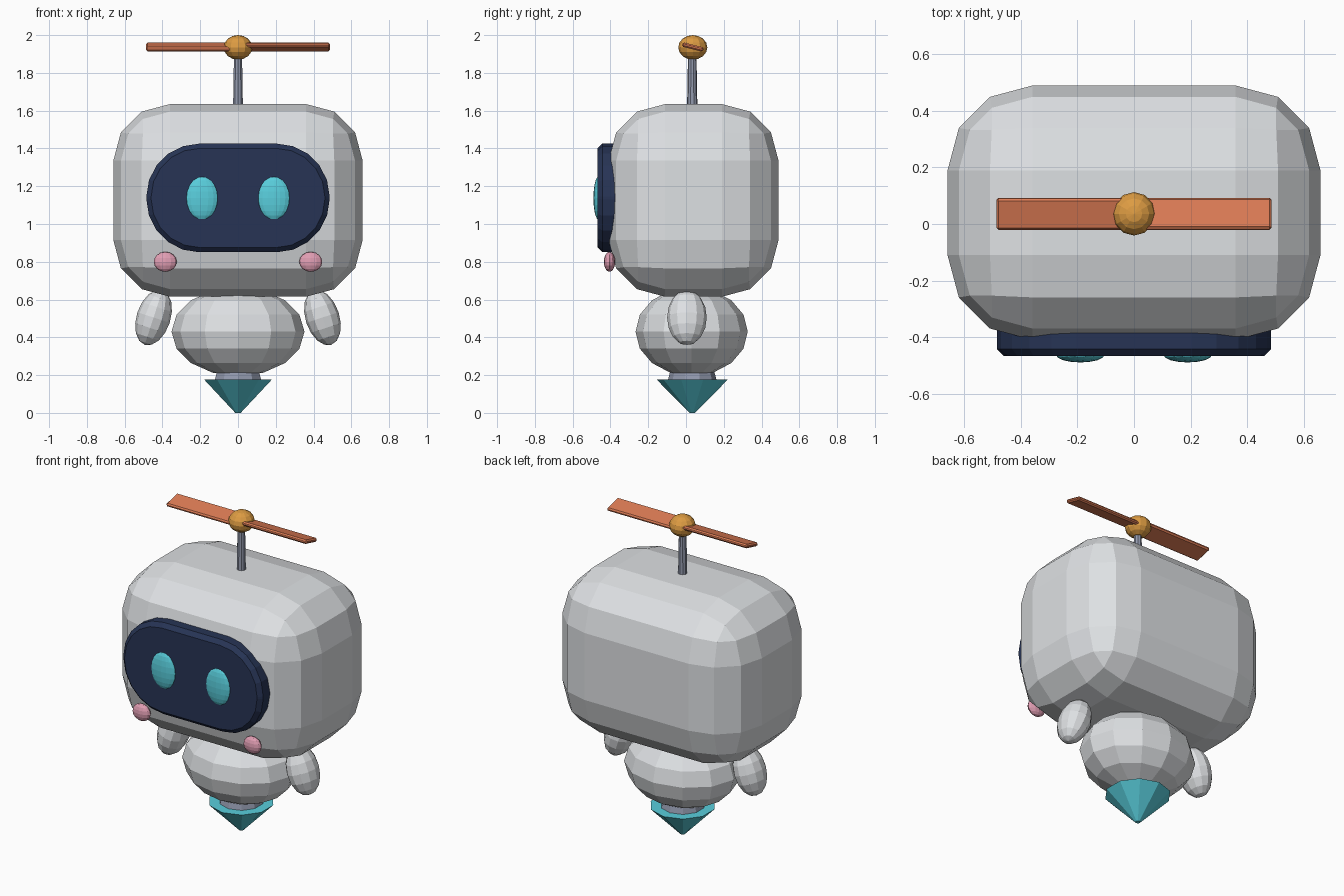
import bpy
import bmesh
import math
from mathutils import Matrix, Vector

old = bpy.data.objects.get("Cube")
if old:
    bpy.data.objects.remove(old, do_unlink=True)

MID_Y = 0.033  # the main axis sits slightly behind the centre


def material(name, rgb):
    mat = bpy.data.materials.new(name)
    mat.use_nodes = True
    mat.diffuse_color = (*rgb, 1)
    mat.node_tree.nodes["Principled BSDF"].inputs["Base Color"].default_value = (*rgb, 1)
    return mat


shell = material("shell_grey", (0.73, 0.75, 0.77))
navy = material("screen_navy", (0.02, 0.034, 0.09))
cyan = material("glow_cyan", (0.10, 0.62, 0.72))
pink = material("cheek_pink", (0.75, 0.34, 0.45))
steel = material("steel_grey", (0.29, 0.32, 0.42))
gold = material("hub_gold", (0.72, 0.33, 0.055))
orange = material("blade_orange", (0.72, 0.20, 0.09))


def finish(bm, name, mat, loc, rot=(0, 0, 0)):
    mesh = bpy.data.meshes.new(name)
    bmesh.ops.recalc_face_normals(bm, faces=bm.faces)
    bm.to_mesh(mesh)
    bm.free()
    mesh.materials.append(mat)
    obj = bpy.data.objects.new(name, mesh)
    obj.location = loc
    obj.rotation_euler = rot
    bpy.context.collection.objects.link(obj)
    return obj


def bevel(bm, edges, offset, segments):
    bmesh.ops.bevel(bm, geom=edges, offset=offset, offset_type='OFFSET',
                    segments=segments, profile=0.5, affect='EDGES')


def box(size):
    bm = bmesh.new()
    bmesh.ops.create_cube(bm, size=1)
    bmesh.ops.scale(bm, vec=Vector(size), verts=bm.verts)
    return bm


def ellipsoid(name, mat, loc, radii, rot=(0, 0, 0), segments=12, rings=8):
    bm = bmesh.new()
    bmesh.ops.create_uvsphere(bm, u_segments=segments, v_segments=rings, radius=1)
    bmesh.ops.scale(bm, vec=Vector(radii), verts=bm.verts)
    return finish(bm, name, mat, loc, rot)


def cone(name, mat, z_low, z_high, r_low, r_high, sides=10):
    bm = bmesh.new()
    bmesh.ops.create_cone(bm, cap_ends=True, segments=sides, radius1=r_low,
                          radius2=r_high, depth=z_high - z_low)
    return finish(bm, name, mat, (0, MID_Y, (z_low + z_high) / 2))


# Head: box with broad three-step rounding
bm = box((1.32, 0.90, 1.02))
bevel(bm, bm.edges[:], 0.30, 3)
finish(bm, "head", shell, (0, 0.04, 1.125))

# Face screen: rounded plate with a chamfered front rim
bm = box((0.97, 0.11, 0.575))
corners = [e for e in bm.edges if abs(e.verts[0].co.y - e.verts[1].co.y) > 0.05]
bevel(bm, corners, 0.28, 5)
rim = [e for e in bm.edges if all(v.co.y < -0.05 for v in e.verts)]
bevel(bm, rim, 0.025, 1)
finish(bm, "face_screen", navy, (0, -0.413, 1.138))

# Body, neck ring and pointed thruster
ellipsoid("body", shell, (0, 0.03, 0.43), (0.352, 0.297, 0.235))
cone("neck_ring", steel, 0.15, 0.225, 0.135, 0.115)
cone("thruster", cyan, 0, 0.178, 0.015, 0.19)

# Propeller mast and hub
cone("mast", steel, 1.58, 1.92, 0.028, 0.022)
ellipsoid("propeller_hub", gold, (0, MID_Y + 0.003, 1.935), (0.076, 0.077, 0.065))

# Paired parts
for side, s in (("left", 1), ("right", -1)):
    ellipsoid(side + "_eye", cyan, (s * 0.19, -0.463, 1.137),
              (0.086, 0.027, 0.115), segments=16, rings=10)
    ellipsoid(side + "_cheek", pink, (s * 0.385, -0.405, 0.80), (0.061, 0.03, 0.053))
    ellipsoid(side + "_arm", shell, (s * 0.447, 0.005, 0.505),
              (0.09, 0.105, 0.152), (0, -s * math.radians(18), 0))
    bm = box((0.46, 0.115, 0.024))
    bevel(bm, bm.edges[:], 0.008, 1)
    finish(bm, side + "_blade", orange, (s * 0.257, MID_Y + 0.003, 1.937),
           (-s * math.radians(14), 0, 0))
